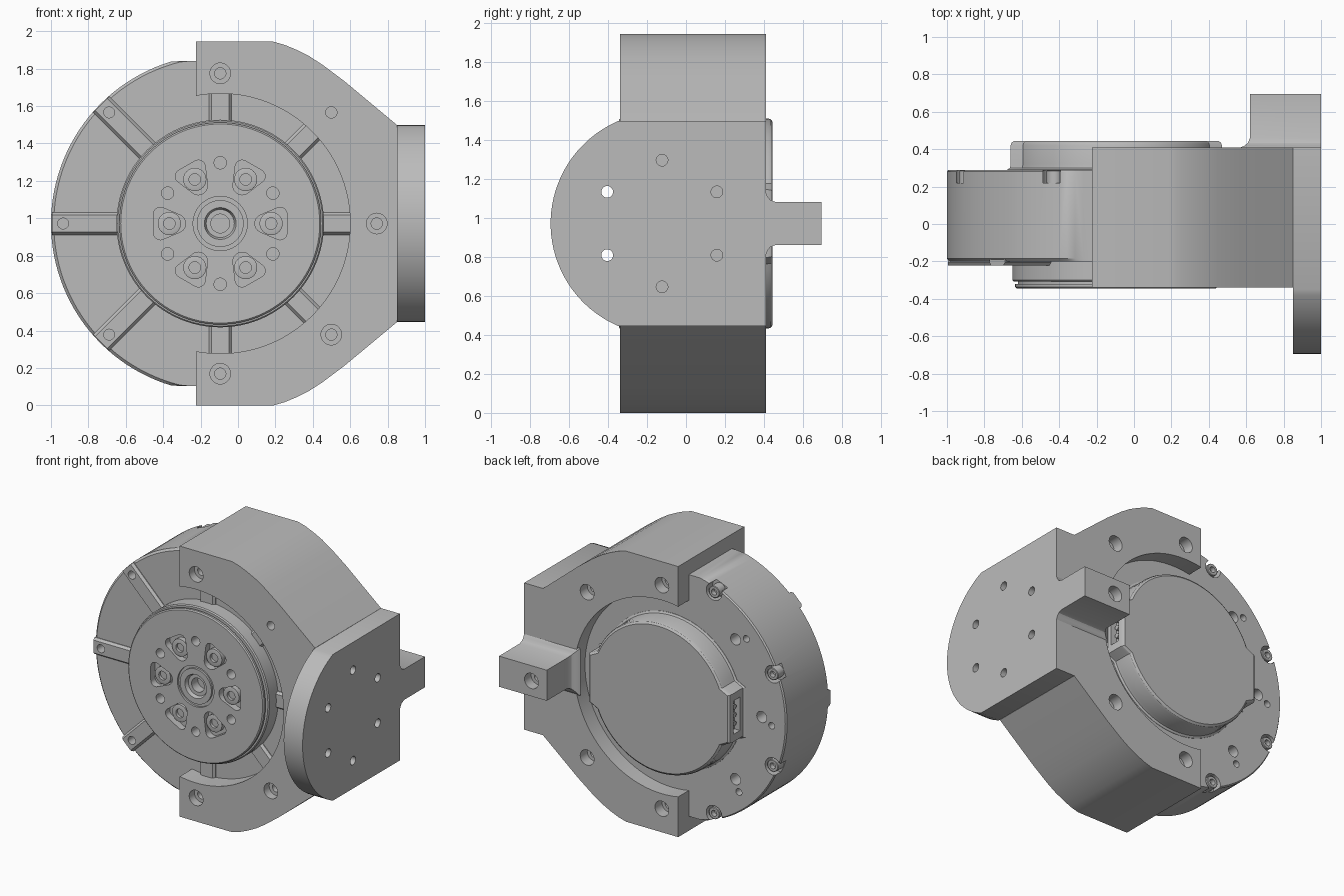
import bpy, bmesh
from math import sin, cos, pi, radians, acos

if "Cube" in bpy.data.objects:
    bpy.data.objects.remove(bpy.data.objects["Cube"])

CX, CZ = -0.095, 0.972          # motor axis, running along y
GREY = (0.5, 0.5, 0.5, 1)
mat = bpy.data.materials.new("machined grey")
mat.use_nodes = True
mat.diffuse_color = GREY
mat.node_tree.nodes["Principled BSDF"].inputs["Base Color"].default_value = GREY


def loft(bm, rings):
    """Skin a list of equal point rings and cap both ends."""
    vs = [[bm.verts.new(p) for p in ring] for ring in rings]
    n = len(vs[0])
    for a, b in zip(vs, vs[1:]):
        for i in range(n):
            bm.faces.new((a[i], a[(i + 1) % n], b[(i + 1) % n], b[i]))
    bm.faces.new(vs[0])
    bm.faces.new(vs[-1])


def lathe(bm, profile, x=CX, z=CZ, n=32):
    """Revolve (radius, y) points about an axis along y."""
    loft(bm, [[(x + r * cos(2 * pi * i / n), y, z + r * sin(2 * pi * i / n))
               for i in range(n)] for r, y in profile])


def lathe_x(bm, profile, y, z, n=24):
    """Revolve (radius, x) points about an axis along x."""
    loft(bm, [[(x, y + r * cos(2 * pi * i / n), z + r * sin(2 * pi * i / n))
               for i in range(n)] for r, x in profile])


def prism(bm, outline, y0, y1):
    loft(bm, [[(x, y, z) for x, z in outline] for y in (y0, y1)])


def polar(r, deg):
    return CX + r * cos(radians(deg)), CZ + r * sin(radians(deg))


def local(deg, pts):
    """Place (radial, tangential) points at an angle round the motor axis."""
    c, s = cos(radians(deg)), sin(radians(deg))
    return [(CX + u * c - v * s, CZ + u * s + v * c) for u, v in pts]


def make(name, bm):
    bmesh.ops.recalc_face_normals(bm, faces=bm.faces)
    me = bpy.data.meshes.new(name)
    bm.to_mesh(me)
    bm.free()
    ob = bpy.data.objects.new(name, me)
    bpy.context.collection.objects.link(ob)
    me.materials.append(mat)
    return ob


def activate(ob):
    bpy.ops.object.select_all(action='DESELECT')
    ob.select_set(True)
    bpy.context.view_layer.objects.active = ob


def finish(ob, cutter=None):
    activate(ob)
    if cutter:
        mod = ob.modifiers.new("holes", 'BOOLEAN')
        mod.operation, mod.object, mod.solver = 'DIFFERENCE', cutter, 'EXACT'
        bpy.ops.object.modifier_apply(modifier=mod.name)
    bpy.ops.object.shade_smooth_by_angle(angle=radians(25))


def drop(ob):
    bpy.data.objects.remove(ob)


# C-shaped bracket
half = [(-0.225, 0.972), (0.19, 0.972), (0.25, 0.955), (0.31, 0.93), (0.38, 0.895),
        (0.45, 0.85), (0.57, 0.76), (0.85, 0.527)]
outline = [(x, CZ + z) for x, z in half] + [(x, CZ - z) for x, z in reversed(half)]
end = acos(-0.13 / 0.695)
outline += [(CX + 0.695 * cos(a), CZ + 0.695 * sin(a))
            for a in (-end + 2 * end * i / 56 for i in range(57))]
bm = bmesh.new()
prism(bm, outline, -0.34, 0.41)
bracket = make("bracket", bm)
bm = bmesh.new()
for deg, r in ((90, 0.803), (45, 0.84), (0, 0.837), (-45, 0.84), (-90, 0.803)):
    x, z = polar(r, deg)
    wide = 0.03 if deg == 45 else 0.055
    lathe(bm, [(wide, -0.36), (wide, -0.28), (0.03, -0.28), (0.03, -0.15)], x, z)
    if deg:
        lathe(bm, [(0.055, 0.43), (0.055, 0.33), (0.03, 0.33), (0.03, 0.2)], x, z)
cut = make("bracket_cutter", bm)
finish(bracket, cut)
drop(cut)

# Side mounting plate with rounded front edge and bolt circle
PY = -0.123
tip = acos(0.227 / 0.572)
arc = [pi - tip + 2 * tip * i / 40 for i in range(41)]
tip_half = radians(66.6)
arc = [pi - tip_half + 2 * tip_half * i / 40 for i in range(41)]
side = [(0.41, CZ + 0.527)] + [(PY + 0.572 * cos(a), CZ + 0.572 * sin(a)) for a in arc]
side.append((0.41, CZ - 0.527))
bm = bmesh.new()
loft(bm, [[(x, y, z) for y, z in side] for x in (0.85, 1.0)])
plate = make("mounting_plate", bm)
bm = bmesh.new()
for k in range(6):
    a = radians(30 + 60 * k)
    lathe_x(bm, [(0.03, 0.8), (0.03, 1.05)], PY + 0.325 * cos(a), CZ + 0.325 * sin(a))
cut = make("plate_cutter", bm)
finish(plate, cut)
drop(cut)

# Rear tab with flared root
bm = bmesh.new()
rings = []
for y, e in ((0.4, 0.06), (0.41, 0.05), (0.418, 0.03), (0.432, 0.012), (0.46, 0), (0.695, 0)):
    x0, h = 0.62 - e, 0.11 + e
    rings.append([(x0, y, CZ - h), (1, y, CZ - h), (1, y, CZ + h), (x0, y, CZ + h)])
loft(bm, rings)
tab = make("rear_tab", bm)
bm = bmesh.new()
lathe(bm, [(0.055, 0.72), (0.055, 0.62), (0.03, 0.62), (0.03, 0.5)], polar(0.837, 0)[0])
cut = make("tab_cutter", bm)
finish(tab, cut)
drop(cut)

# Motor housing, clipped flat at top and bottom, and its front ribs
bm = bmesh.new()
lathe(bm, [(0.89, -0.2), (0.905, -0.185), (0.905, 0.28), (0.897, 0.29)], n=128)
for v in bm.verts:
    v.co.z = max(CZ - 0.868, min(CZ + 0.868, v.co.z))
housing = make("motor_housing", bm)
bm = bmesh.new()
for k in range(8):
    rings = []
    for w, y in ((0.06, -0.18), (0.06, -0.205), (0.046, -0.222)):
        pts = local(45 * k, [(0.5, -w), (0.9, -w), (0.9, w), (0.5, w)])
        rings.append([(x, y, z) for x, z in pts])
    loft(bm, rings)
ribs = make("front_ribs", bm)
bm = bmesh.new()
for deg in (135, 180, 225):
    lathe(bm, [(0.029, -0.3), (0.029, -0.1)], *polar(0.84, deg))
    lathe(bm, [(0.04, 0.35), (0.04, 0.2)], *polar(0.71, deg))
    lathe(bm, [(0.024, 0.35), (0.024, 0.2)], *polar(0.79, deg + 3))
for k in range(8):
    lathe(bm, [(0.062, 0.35), (0.062, 0.22)], *polar(0.865, 22.5 + 45 * k))
cut = make("housing_cutter", bm)
finish(housing, cut)
finish(ribs, cut)
drop(cut)


def socket_screw(bm, x, z, r, top, base, n=24):
    """Cap screw with a sunken socket; top and base are y values."""
    d = 0.4 * (base - top)
    lathe(bm, [(r, base), (r, top + 0.1 * d), (0.9 * r, top),
               (0.5 * r, top), (0.5 * r, top + d)], x, z, n)


# Rear rim screws
bm = bmesh.new()
for k in range(8):
    socket_screw(bm, *polar(0.86, 22.5 + 45 * k), 0.043, 0.287, 0.2)
finish(make("rim_screws", bm))

# Front output disc with stepped hub
bm = bmesh.new()
lathe(bm, [(0.555, -0.15), (0.555, -0.3), (0.548, -0.308), (0.525, -0.308), (0.525, -0.32),
           (0.54, -0.322), (0.54, -0.338), (0.532, -0.345), (0.145, -0.345),
           (0.145, -0.33), (0.125, -0.33), (0.125, -0.345), (0.085, -0.345),
           (0.075, -0.32), (0.05, -0.32), (0.05, -0.25)], n=96)
disc = make("output_disc", bm)
bm = bmesh.new()
pocket = []
for u, v, r, mid in ((0.235, 0, 0.05, 180), (0.32, -0.05, 0.037, -60), (0.32, 0.05, 0.037, 60)):
    pocket += [(u + r * cos(radians(mid + t)), v + r * sin(radians(mid + t)))
               for t in range(-60, 61, 15)]
for k in range(6):
    prism(bm, local(60 * k, pocket), -0.36, -0.295)
    lathe(bm, [(0.033, -0.36), (0.033, -0.27)], *polar(0.325, 30 + 60 * k))
cut = make("disc_cutter", bm)
finish(disc, cut)
drop(cut)

bm = bmesh.new()
for k in range(6):
    socket_screw(bm, *polar(0.272, 60 * k), 0.062, -0.332, -0.28)
finish(make("disc_screws", bm))

# Rear cover with a connector lug on each side
base = []
for i in range(96):
    x, z = 0.54 * cos(2 * pi * i / 96), 0.54 * sin(2 * pi * i / 96)
    if abs(z) < 0.18:
        x = 0.565 if x > 0 else -0.565
    base.append((x, z))
bm = bmesh.new()
loft(bm, [[(CX + s * x, y, CZ + s * z) for x, z in base]
          for s, y in ((1.04, 0.27), (1.03, 0.292), (1.005, 0.3), (1, 0.32), (1, 0.42),
                       (0.99, 0.435), (0.965, 0.445))])
cover = make("rear_cover", bm)
bm = bmesh.new()
for s in (-1, 1):
    box = [(CX + s * u, CZ + v) for u, v in ((0.52, -0.12), (0.62, -0.12), (0.62, 0.12), (0.52, 0.12))]
    prism(bm, box, 0.33, 0.405)
cut = make("cover_cutter", bm)
finish(cover, cut)
drop(cut)

# Connector pins inside the lug slots
bm = bmesh.new()
for s in (-1, 1):
    for v in (-0.06, 0, 0.06):
        lathe_x(bm, [(0.018, CX + s * 0.51), (0.018, CX + s * 0.55)], 0.367, CZ + v, 12)
finish(make("connector_pins", bm))
